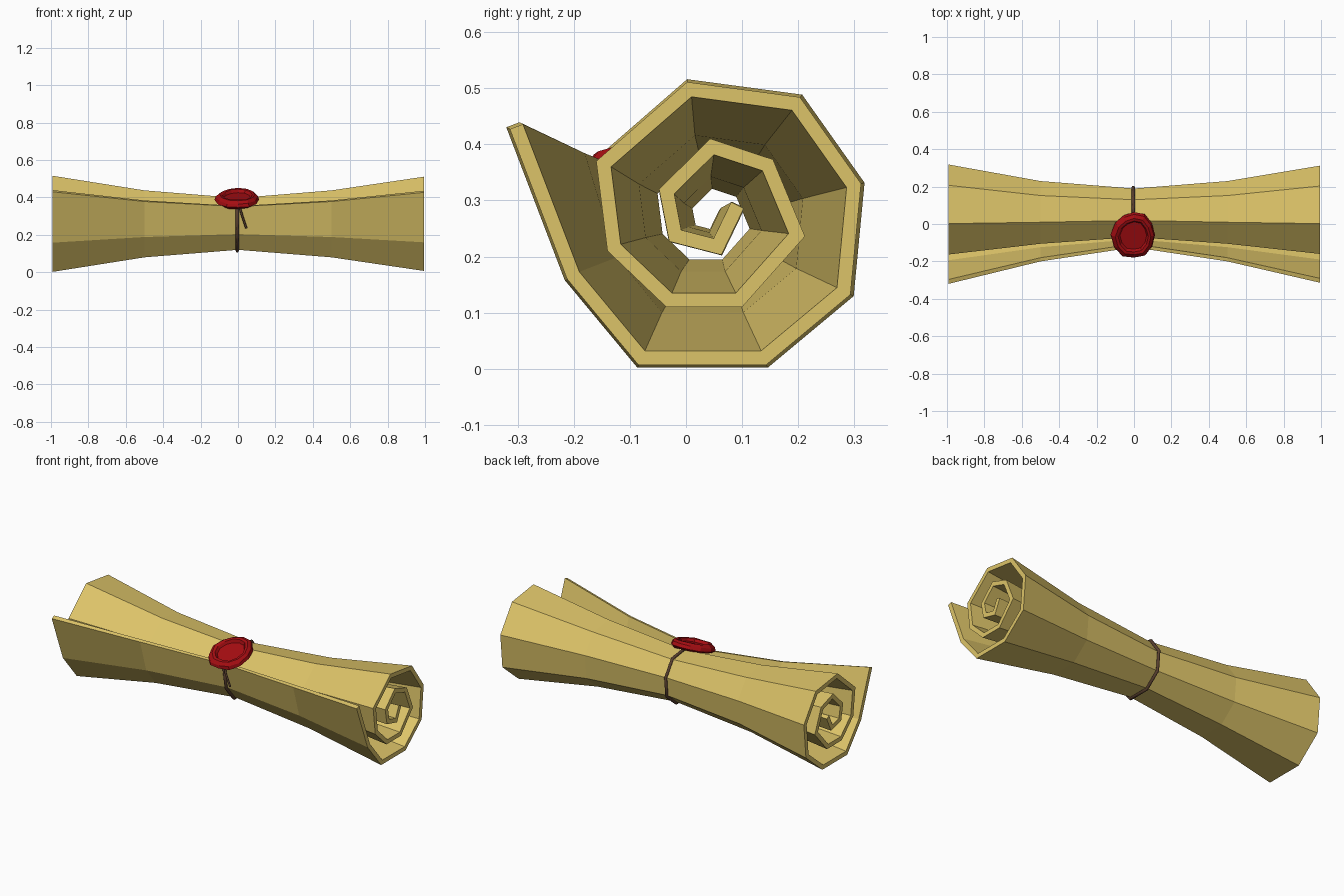
import bpy, bmesh, math, random
from mathutils import Vector, Matrix

if "Cube" in bpy.data.objects:
    bpy.data.objects.remove(bpy.data.objects["Cube"])

random.seed(4)


def material(name, rgb):
    m = bpy.data.materials.new(name)
    m.diffuse_color = (*rgb, 1)
    m.use_nodes = True
    m.node_tree.nodes["Principled BSDF"].inputs["Base Color"].default_value = m.diffuse_color
    return m


parchment = material("parchment", (0.72, 0.55, 0.14))
wax_red = material("wax red", (0.38, 0.004, 0.006))
cord_brown = material("cord brown", (0.10, 0.05, 0.028))


def finish(bm, name, mat):
    bmesh.ops.recalc_face_normals(bm, faces=bm.faces)
    me = bpy.data.meshes.new(name)
    bm.to_mesh(me)
    bm.free()
    me.materials.append(mat)
    ob = bpy.data.objects.new(name, me)
    bpy.context.collection.objects.link(ob)
    return ob


# Spiral outline (y, z) at the flared end, from the loose flap inwards
SPIRAL = [Vector(p) for p in [
    (-.314, .427), (-.212, .16), (-.085, .007), (.143, .007), (.293, .132), (.312, .33),
    (.203, .484), (.002, .511), (-.16, .37), (-.14, .21), (-.035, .11), (.1, .11),
    (.212, .236), (.155, .373), (.043, .41), (-.048, .32), (-.03, .227), (.063, .203),
    (.103, .286)]]
THICK = 0.025


def section(s, cy, pull):
    """Spiral scaled about the roll axis, with the flap tip pulled in."""
    pts = [Vector((cy + p.x * s, .258 + (p.y - .258) * s)) for p in SPIRAL]
    pts[0].x += pull
    return pts


def inset(pts, t):
    """Mitred offset to the left of the path."""
    out = []
    for i, p in enumerate(pts):
        dirs = []
        if i > 0:
            dirs.append((p - pts[i - 1]).normalized())
        if i < len(pts) - 1:
            dirs.append((pts[i + 1] - p).normalized())
        ns = [Vector((-d.y, d.x)) for d in dirs]
        n = sum(ns, Vector((0, 0))).normalized()
        out.append(p + n * t / max(.5, n.dot(ns[0])))
    return out


# Parchment sheet: thick spiral lofted through five stations, narrow waist
stations = [(-.993, 1.02, 0, 0), (-.5, .71, .008, .015), (0, .55, .018, .03),
            (.5, .71, .008, .015), (.995, 1, 0, 0)]
bm = bmesh.new()
loops = []
for x, s, cy, pull in stations:
    outer = section(s, cy, pull)
    ring = outer + inset(outer, THICK * (.4 + .6 * s))[::-1]
    loops.append([bm.verts.new((x, p.x, p.y)) for p in ring])
m, n = len(SPIRAL), len(SPIRAL) * 2
for a, b in zip(loops, loops[1:]):
    for i in range(n):
        j = (i + 1) % n
        bm.faces.new((a[i], a[j], b[j], b[i]))
for ring in (loops[0], loops[-1]):
    for i in range(m - 1):
        bm.faces.new((ring[i], ring[i + 1], ring[n - 2 - i], ring[n - 1 - i]))
finish(bm, "parchment_roll", parchment)


# Cord around the waist and its loose tail
def cord(name, pts, closed, r):
    cu = bpy.data.curves.new(name, 'CURVE')
    cu.dimensions = '3D'
    cu.bevel_depth = r
    cu.bevel_resolution = 1
    cu.use_fill_caps = True
    sp = cu.splines.new('POLY')
    sp.points.add(len(pts) - 1)
    for q, p in zip(sp.points, pts):
        q.co = (*p, 1)
    sp.use_cyclic_u = closed
    cu.materials.append(cord_brown)
    bpy.context.collection.objects.link(bpy.data.objects.new(name, cu))


waist = inset(section(.55, .018, .03)[:8], -.006)
cord("cord_loop", [(-.004, p.x, p.y) for p in waist], True, .009)
cord("cord_tail", [(.005, -.135, .36), (.02, -.143, .31), (.045, -.137, .235)], False, .006)

# Wax seal: irregular disc with raised rim and pressed centre
SEG = 12
wobble = [random.uniform(.9, 1.06) for _ in range(SEG)]
profile = [(.84, 0), (1, .014), (.95, .032), (.8, .046), (.68, .044), (.6, .028)]
bm = bmesh.new()
rings = []
for r, z in profile:
    ring = []
    for k in range(SEG):
        a = math.tau * k / SEG
        w = wobble[k] * r
        ring.append(bm.verts.new((.12 * w * math.cos(a), .138 * w * math.sin(a),
                                  z + random.uniform(-.003, .003) * (r > .65))))
    rings.append(ring)
for a, b in zip(rings, rings[1:]):
    for k in range(SEG):
        j = (k + 1) % SEG
        bm.faces.new((a[k], a[j], b[j], b[k]))
bm.faces.new(rings[0][::-1])
bm.faces.new(rings[-1])
bm.transform(Matrix.Translation((0, -.052, .374)) @ Matrix.Rotation(math.radians(19), 4, 'X'))
finish(bm, "wax_seal", wax_red)
